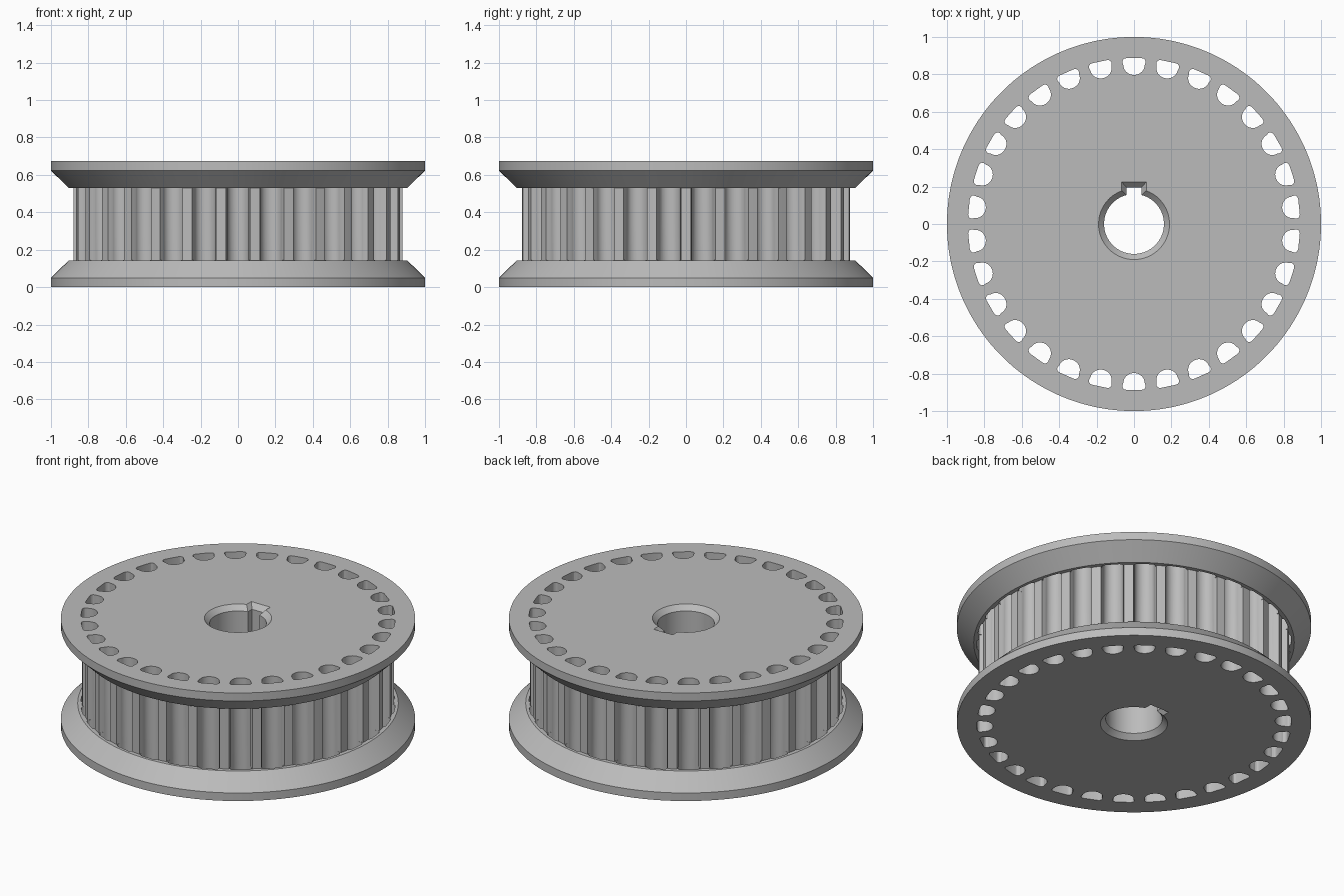
import bpy, bmesh, math
from mathutils import Matrix, Vector

cube = bpy.data.objects.get("Cube")
if cube:
    bpy.data.objects.remove(cube)

HEIGHT, TEETH = 0.673, 30
RIM, LIP, BODY = 0.05, 0.143, 0.88

metal = bpy.data.materials.new("light grey metal")
metal.use_nodes = True
grey = (0.5, 0.5, 0.5, 1)
metal.diffuse_color = grey
metal.node_tree.nodes["Principled BSDF"].inputs["Base Color"].default_value = grey


def make_object(name, bm):
    bmesh.ops.recalc_face_normals(bm, faces=bm.faces)
    mesh = bpy.data.meshes.new(name)
    bm.to_mesh(mesh)
    bm.free()
    mesh.materials.append(metal)
    obj = bpy.data.objects.new(name, mesh)
    bpy.context.collection.objects.link(obj)
    return obj


def loft(bm, sections):
    """Join closed outlines into a capped solid."""
    rings = [[bm.verts.new(p) for p in s] for s in sections]
    n = len(rings[0])
    for a, b in zip(rings, rings[1:]):
        for i in range(n):
            j = (i + 1) % n
            bm.faces.new((a[i], a[j], b[j], b[i]))
    bm.faces.new(rings[0][::-1])
    bm.faces.new(rings[-1])


def circle(r, z, n=180):
    return [(r * math.cos(2 * math.pi * i / n), r * math.sin(2 * math.pi * i / n), z)
            for i in range(n)]


def slot_outline(open_ended):
    """Tooth slot: round root, slightly flared sides, closed or open outer end."""
    if open_ended:
        half = [(0.066, 0.93), (0.066, 0.88), (0.062, 0.863)]
    else:
        half = [(0.04, 0.887), (0.052, 0.884), (0.06, 0.876), (0.062, 0.865)]
    for k in range(9):
        a = math.radians(k * 10)
        half.append((0.057 * math.cos(a), 0.85 - 0.053 * math.sin(a)))
    return half + [(0, 0.797)] + [(-x, y) for x, y in reversed(half)]


def slot_ring(name, open_ended, z0, z1):
    bm = bmesh.new()
    outline = slot_outline(open_ended)
    for i in range(TEETH):
        turn = Matrix.Rotation(2 * math.pi * i / TEETH, 3, "Z")
        loft(bm, [[turn @ Vector((x, y, z)) for x, y in outline] for z in (z0, z1)])
    return make_object(name, bm)


def bore_section(grow, z):
    """Round bore with a square keyway on the +y side."""
    r, w, top = 0.16 + grow, 0.04 + grow * 0.85, 0.195 + grow
    start = math.acos(w / r)
    sweep = 2 * math.pi - (math.pi - 2 * start)
    first = math.pi - start
    arc = [(r * math.cos(first + sweep * i / 72), r * math.sin(first + sweep * i / 72), z)
           for i in range(73)]
    return arc + [(w, top, z), (-w, top, z)]


# Pulley blank: two bevelled flanges around a drum
bm = bmesh.new()
loft(bm, [circle(r, z) for r, z in (
    (1, 0), (1, RIM), (0.905, LIP), (BODY, LIP),
    (BODY, HEIGHT - LIP), (0.905, HEIGHT - LIP), (1, HEIGHT - RIM), (1, HEIGHT))])
pulley = make_object("toothed_pulley", bm)

# Cutters: through slots, open grooves in the drum, chamfered keyed bore
bm = bmesh.new()
c = 0.03
loft(bm, [bore_section(g, z) for g, z in (
    (2 * c, -c), (0, c), (0, HEIGHT - c), (2 * c, HEIGHT + c))])
cutters = [
    slot_ring("slot_cutter", False, -0.1, HEIGHT + 0.1),
    slot_ring("groove_cutter", True, LIP + 0.001, HEIGHT - LIP - 0.001),
    make_object("bore_cutter", bm),
]
for cutter in cutters:
    cutter.hide_render = True
    mod = pulley.modifiers.new(cutter.name, "BOOLEAN")
    mod.operation, mod.solver, mod.object = "DIFFERENCE", "EXACT", cutter

# Apply the cuts, then smooth the round walls
bpy.context.view_layer.update()
bpy.ops.object.select_all(action="DESELECT")
pulley.select_set(True)
bpy.context.view_layer.objects.active = pulley
for mod in list(pulley.modifiers):
    bpy.ops.object.modifier_apply(modifier=mod.name)
for cutter in cutters:
    bpy.data.objects.remove(cutter)
bpy.ops.object.shade_smooth_by_angle(angle=math.radians(25))
